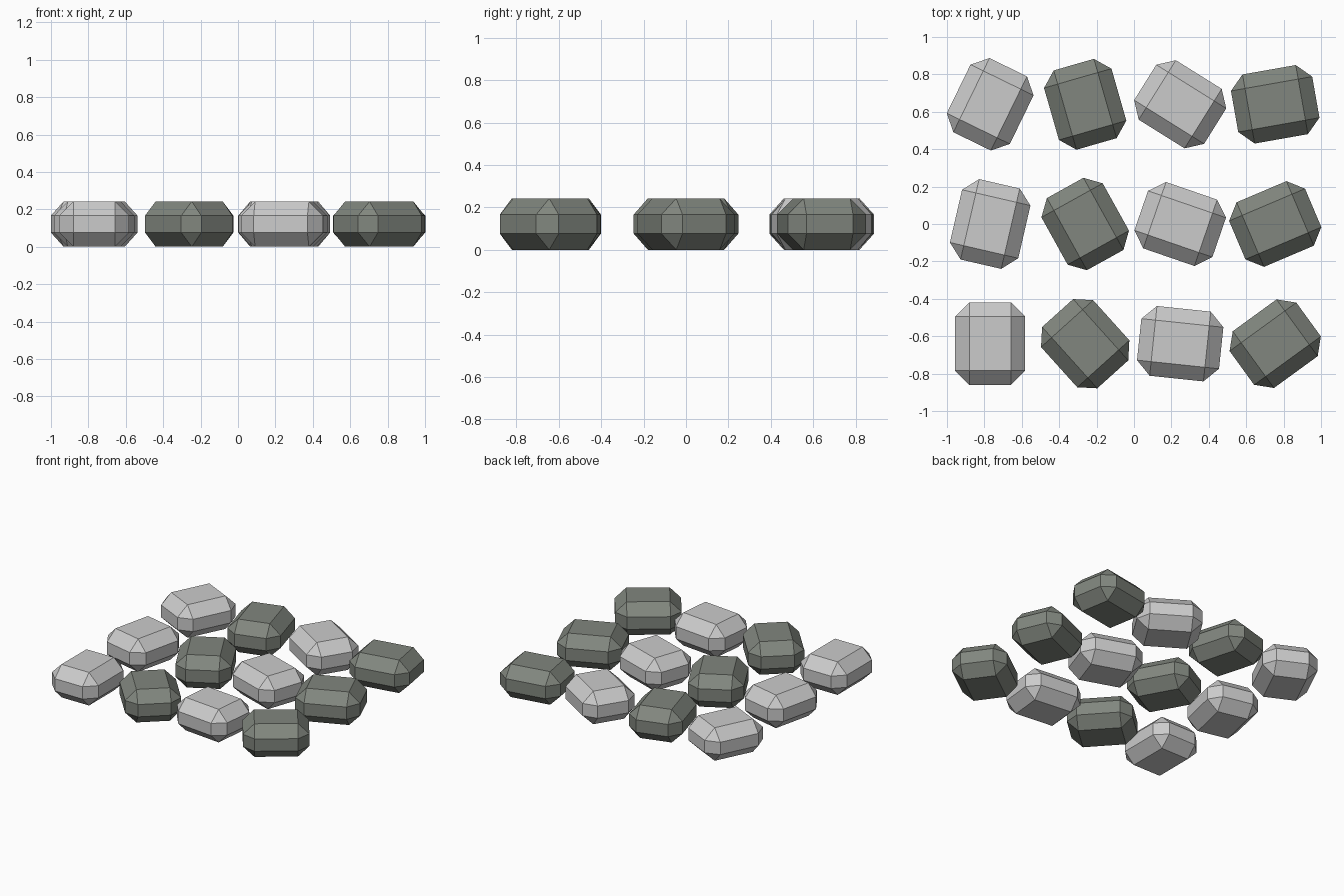
import bpy, bmesh
from math import radians

if "Cube" in bpy.data.objects:
    bpy.data.objects.remove(bpy.data.objects["Cube"])

SIZE = (0.375, 0.441, 0.242)   # stone width, length, height
CHAMFER = 0.076

dark = bpy.data.materials.new("dark_stone")
dark.diffuse_color = (0.22, 0.24, 0.21, 1)
dark.use_nodes = True
dark.node_tree.nodes["Principled BSDF"].inputs["Base Color"].default_value = dark.diffuse_color


def stone_mesh(name):
    # Box with all edges cut flat, leaving triangular corners
    bm = bmesh.new()
    bmesh.ops.create_cube(bm, size=1)
    bmesh.ops.scale(bm, vec=SIZE, verts=bm.verts)
    bmesh.ops.bevel(bm, geom=bm.edges[:], offset=CHAMFER, offset_type='OFFSET',
                    segments=1, profile=0.5, affect='EDGES')
    mesh = bpy.data.meshes.new(name)
    bm.to_mesh(mesh)
    bm.free()
    return mesh


light_mesh = stone_mesh("light_stone")
dark_mesh = stone_mesh("dark_stone")
dark_mesh.materials.append(dark)

# Grid of stones, each turned a bit further than its neighbour
for col in range(4):
    for row in range(3):
        is_dark = col % 2 == 1
        name = f"{'dark' if is_dark else 'light'}_stone_{col + 1}_{row + 1}"
        stone = bpy.data.objects.new(name, dark_mesh if is_dark else light_mesh)
        stone.location = (-0.769 + 0.508 * col, 0.64 * (row - 1), SIZE[2] / 2)
        stone.rotation_euler.z = radians(42 * col - 13 * row)
        bpy.context.collection.objects.link(stone)
